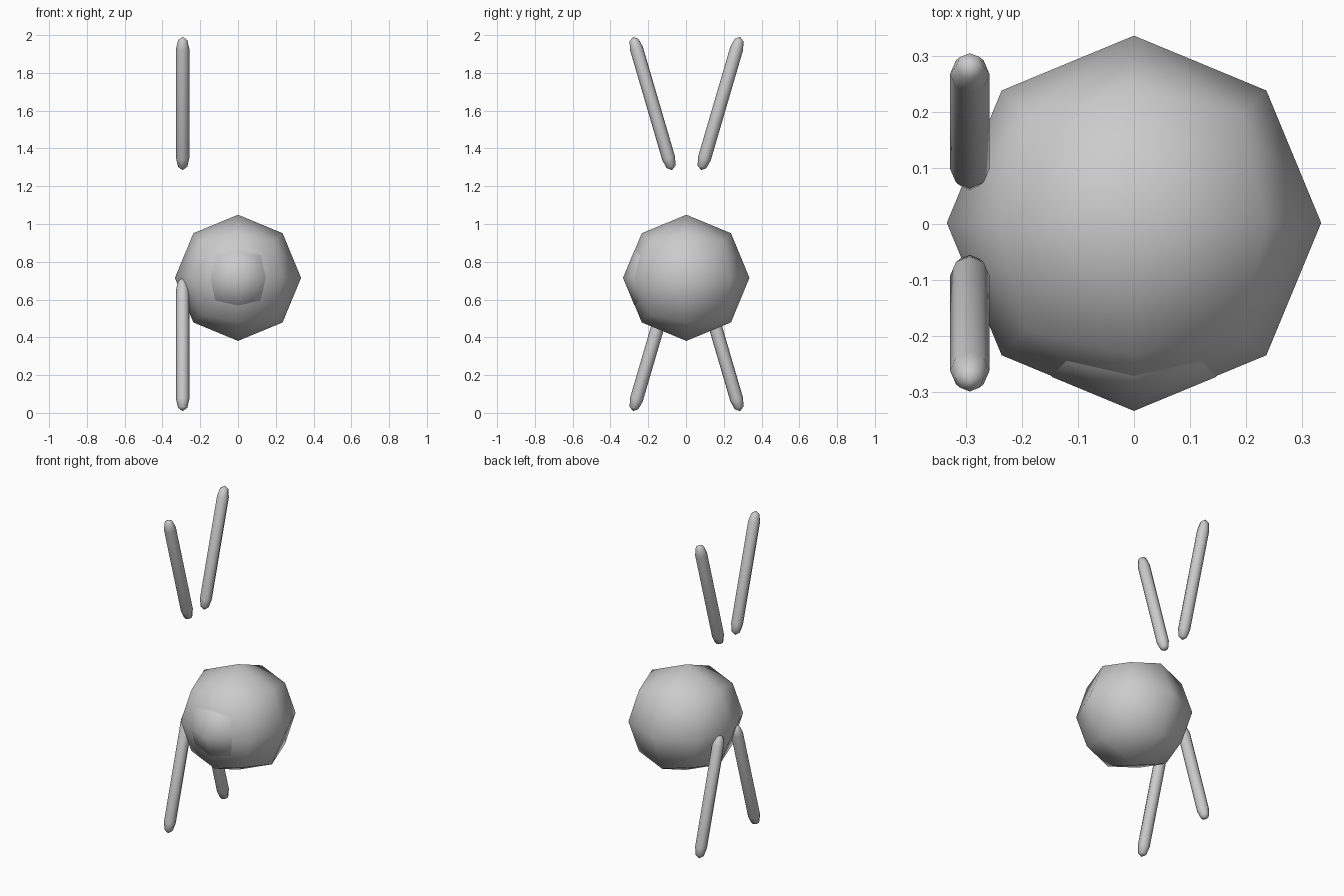
import bpy, bmesh
from math import pi, sin, cos
from mathutils import Vector, Matrix

if "Cube" in bpy.data.objects:
    bpy.data.objects.remove(bpy.data.objects["Cube"], do_unlink=True)

grey = bpy.data.materials.new("plain grey")
grey.use_nodes = True
GREY = (0.6, 0.6, 0.6, 1)
grey.diffuse_color = GREY
grey.node_tree.nodes["Principled BSDF"].inputs["Base Color"].default_value = GREY


def finish(name, bm, matrix):
    bmesh.ops.recalc_face_normals(bm, faces=bm.faces)
    for f in bm.faces:
        f.smooth = True
    mesh = bpy.data.meshes.new(name)
    bm.to_mesh(mesh)
    bm.free()
    mesh.materials.append(grey)
    ob = bpy.data.objects.new(name, mesh)
    ob.matrix_world = matrix
    bpy.context.collection.objects.link(ob)
    return ob


# Low-poly ball: a cube cut once and pushed out to a sphere
def ball(name, radius, centre):
    bm = bmesh.new()
    bmesh.ops.create_cube(bm, size=2)
    bmesh.ops.subdivide_edges(bm, edges=bm.edges[:], cuts=1, use_grid_fill=True)
    for v in bm.verts:
        v.co = v.co.normalized() * radius
    # split each quad along its outward diagonal, from face centre to corner
    for f in bm.faces[:]:
        corner = max(f.verts, key=lambda v: min(abs(c) for c in v.co))
        centre_v = max(f.verts, key=lambda v: max(abs(c) for c in v.co))
        bmesh.utils.face_split(f, corner, centre_v)
    return finish(name, bm, Matrix.Translation(centre))


# Eight-sided rod with rounded ends, lying along its local z
def rod(name, centre, tilt, length=0.735, radius=0.035, sides=8):
    bm = bmesh.new()
    half = length / 2
    profile = [(0.7, -half + 0.018), (1, -half + 0.065),
               (1, half - 0.065), (0.7, half - 0.018)]
    rings = [[bm.verts.new((r * radius * cos(2 * pi * i / sides),
                            r * radius * sin(2 * pi * i / sides), z))
              for i in range(sides)] for r, z in profile]
    tips = [bm.verts.new((0, 0, s * half)) for s in (-1, 1)]
    for i in range(sides):
        j = (i + 1) % sides
        for a, b in zip(rings, rings[1:]):
            bm.faces.new((a[i], a[j], b[j], b[i]))
        bm.faces.new((rings[0][j], rings[0][i], tips[0]))
        bm.faces.new((rings[-1][i], rings[-1][j], tips[1]))
    return finish(name, bm, Matrix.Translation(centre) @ Matrix.Rotation(tilt, 4, "X"))


# Body, and a smaller ball just breaking through its front
BODY_Z = 0.715
ball("body", 0.334, Vector((0, 0.002, BODY_Z)))
ball("nose", 0.207, Vector((0, -0.1265, BODY_Z)))

# Legs spread downwards, ears spread upwards, all on the right side
TILT = 0.285
for side, y in (("front", -1), ("back", 1)):
    rod(side + "_leg", Vector((-0.293, y * 0.18 + 0.003, 0.362)), y * TILT)
    rod(side + "_ear", Vector((-0.293, y * 0.18 + 0.003, 1.638)), -y * TILT)
